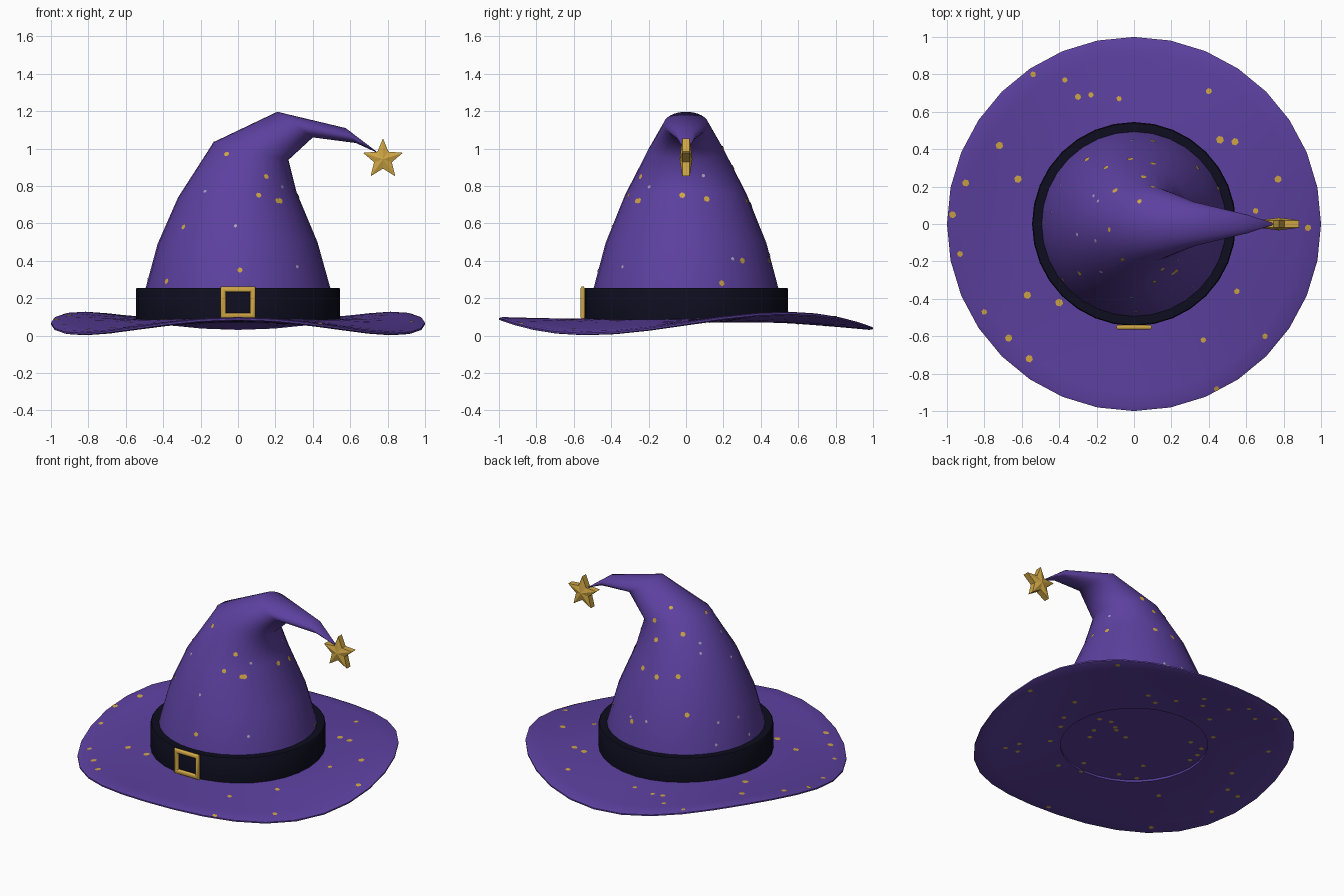
import bpy, bmesh, random
from math import sin, cos, pi, tau, radians
from mathutils import Vector
from mathutils.bvhtree import BVHTree

random.seed(4)
cube = bpy.data.objects.get("Cube")
if cube:
    bpy.data.objects.remove(cube)


def material(name, rgb, rough=0.7):
    m = bpy.data.materials.new(name)
    m.use_nodes = True
    m.diffuse_color = (*rgb, 1)
    node = m.node_tree.nodes["Principled BSDF"]
    node.inputs["Base Color"].default_value = (*rgb, 1)
    node.inputs["Roughness"].default_value = rough
    return m


PURPLE = material("purple_felt", (0.108, 0.052, 0.35))
NAVY = material("navy_ribbon", (0.004, 0.004, 0.013))
GOLD = material("gold", (0.62, 0.38, 0.06), 0.4)
SILVER = material("silver", (0.40, 0.36, 0.48), 0.5)
SIDES = 32


def finish(name, bm, mat, angle=None, recalc=True):
    if recalc:
        bmesh.ops.recalc_face_normals(bm, faces=bm.faces)
    mesh = bpy.data.meshes.new(name)
    bm.to_mesh(mesh)
    mesh.materials.append(mat)
    if angle:
        mesh.shade_smooth()
        mesh.set_sharp_from_angle(angle=radians(angle))
    obj = bpy.data.objects.new(name, mesh)
    bpy.context.collection.objects.link(obj)
    tree = BVHTree.FromBMesh(bm)
    bm.free()
    return tree


def loft(name, rings, mat, angle, closed=False, caps=False):
    """Skin a list of point rings; closed joins the last ring to the first."""
    bm = bmesh.new()
    loops = [[bm.verts.new(p) for p in ring] for ring in rings]
    pairs = list(zip(loops, loops[1:]))
    if closed:
        pairs.append((loops[-1], loops[0]))
    for a, b in pairs:
        n = len(a)
        for i in range(n):
            j = (i + 1) % n
            bm.faces.new((a[i], a[j], b[j], b[i]))
    if caps:
        bm.faces.new(loops[0])
        bm.faces.new(loops[-1])
    return finish(name, bm, mat, angle)


ANGLES = [tau * i / SIDES for i in range(SIDES)]


# Brim: wavy ring whose sway grows toward the rim
def brim_ring(r, drop):
    t = (r - 0.46) / 0.54
    ring = []
    for a in ANGLES:
        sway = 0.02 * sin(a) + 0.045 * sin(3 * a)
        ring.append((r * cos(a), r * sin(a), 0.092 - 0.017 * t + sway * t ** 1.4 - drop))
    return ring


radii = [0.46, 0.57, 0.68, 0.79, 0.9, 0.98]
rim = [brim_ring(1.0, 0.006), brim_ring(1.0, 0.015)]
top = [brim_ring(r, 0) for r in radii]
under = [brim_ring(r, 0.021) for r in reversed(radii)]
brim = loft("brim", top + rim + under, PURPLE, 60, closed=True)


# Crown: each ring spans from an outer-bend point to an inner-bend point
def crown_ring(left, right, depth):
    l, r = Vector((left[0], 0, left[1])), Vector((right[0], 0, right[1]))
    mid, half = (l + r) / 2, (r - l) / 2
    return [mid + half * cos(a) + Vector((0, depth * sin(a), 0)) for a in ANGLES]


bends = [((-0.52, 0.085), (0.52, 0.085), 0.52),
         ((-0.495, 0.25), (0.495, 0.25), 0.495),
         ((-0.43, 0.49), (0.425, 0.5), 0.43),
         ((-0.32, 0.74), (0.312, 0.77), 0.325),
         ((-0.13, 1.035), (0.27, 0.94), 0.205),
         ((0.21, 1.197), (0.4, 1.06), 0.12),
         ((0.575, 1.11), (0.63, 1.03), 0.05),
         ((0.74, 0.985), (0.745, 0.978), 0.005)]
crown = loft("crown", [crown_ring(*b) for b in bends], PURPLE, 75, caps=True)


# Ribbon band
def circle(r, z):
    return [(r * cos(a), r * sin(a), z) for a in ANGLES]


loft("hat_band", [circle(0.49, 0.085), circle(0.545, 0.085), circle(0.545, 0.25),
                  circle(0.54, 0.256), circle(0.49, 0.256)], NAVY, 40, closed=True)

# Buckle: square frame with a rounded section
corners = [(-1, -1), (1, -1), (1, 1), (-1, 1)]
section = [tau * (k + 0.5) / 8 for k in range(8)]
frame = [[(sx * (0.08 + 0.016 * cos(a)), -0.552 + 0.014 * sin(a),
           0.177 + sz * (0.07 + 0.016 * cos(a))) for a in section] for sx, sz in corners]
loft("buckle", frame, GOLD, 50, closed=True)

# Star charm: puffed five-pointed star at the tip
bm = bmesh.new()
centre = Vector((0.775, 0, 0.943))
outline = []
for k in range(10):
    r = 0.05 if k % 2 else 0.112
    a = pi / 2 + pi * k / 5
    outline.append(centre + Vector((r * cos(a), 0, r * sin(a))))
sides = []
for s in (-1, 1):
    edge = [bm.verts.new(p + Vector((0, s * 0.02, 0))) for p in outline]
    hub = bm.verts.new(centre + Vector((0, s * 0.034, 0)))
    for k in range(10):
        bm.faces.new((edge[k], edge[(k + 1) % 10], hub))
    sides.append(edge)
for k in range(10):
    j = (k + 1) % 10
    bm.faces.new((sides[0][k], sides[0][j], sides[1][j], sides[1][k]))
finish("star_charm", bm, GOLD)

# Specks: thin hexagons laid on the felt where a ray meets it
specks = {"gold_specks": (bmesh.new(), GOLD), "silver_specks": (bmesh.new(), SILVER)}


def speck(kind, trees, origin, direction, size):
    for tree in trees:
        hit, normal, _, _ = tree.ray_cast(Vector(origin), Vector(direction))
        if hit:
            if normal.dot(Vector(direction)) > 0:
                normal = -normal
            u = normal.orthogonal().normalized()
            v = normal.cross(u)
            bm = specks[kind][0]
            bm.faces.new([bm.verts.new(hit + normal * 0.003 + (u * cos(k * tau / 6)
                          + v * sin(k * tau / 6)) * size) for k in range(6)])
            return


brim_spots = [(-.54, .8), (-.37, .77), (-.3, .68), (-.23, .69), (-.08, .67), (.4, .71),
              (.46, .45), (.54, .44), (.77, .24), (.65, .07), (.93, -.02), (.55, -.36),
              (.37, -.62), (.44, -.88), (.7, -.6), (-.4, -.42), (-.57, -.38), (-.67, -.61),
              (-.56, -.72), (-.8, -.47), (-.93, -.16), (-.97, .05), (-.9, .22),
              (-.72, .42), (-.62, .24)]
for x, y in brim_spots:
    speck("gold_specks", [brim], (x, y, 1), (0, 0, -1), random.uniform(0.014, 0.022))
for x, z in [(-.06, .97), (.11, .75), (.21, .72), (.01, .35), (-.38, .29), (-.29, .58), (.15, .85)]:
    speck("gold_specks", [crown], (x, -2, z), (0, 1, 0), 0.015)
for y, z in [(-.02, .75), (.11, .73), (-.25, .72), (.3, .4), (.19, .28)]:
    speck("gold_specks", [crown], (2, y, z), (-1, 0, 0), 0.017)
for x, z in [(.1, 1), (.05, .9), (-.1, .95), (.1, .72), (-.02, .7), (-.15, .72), (-.25, .5), (.1, .4)]:
    speck("gold_specks", [crown], (x, 2, z), (0, -1, 0), 0.017)
for x, y in [(.03, .12), (-.13, -.03)]:
    speck("gold_specks", [crown], (x, y, 2), (0, 0, -1), 0.014)

# Scattered specks on the underside, and small silver ones on the crown
for k in range(45):
    r, a = 0.96 * random.random() ** 0.5, random.uniform(0, tau)
    speck("gold_specks", [brim, crown], (r * cos(a), r * sin(a), -1), (0, 0, 1), 0.016)
for k in range(16):
    a, z = random.uniform(0, tau), random.uniform(0.28, 0.9)
    speck("silver_specks", [crown], (2 * cos(a), 2 * sin(a), z), (-cos(a), -sin(a), 0), 0.01)
for name, (bm, mat) in specks.items():
    finish(name, bm, mat, recalc=False)
